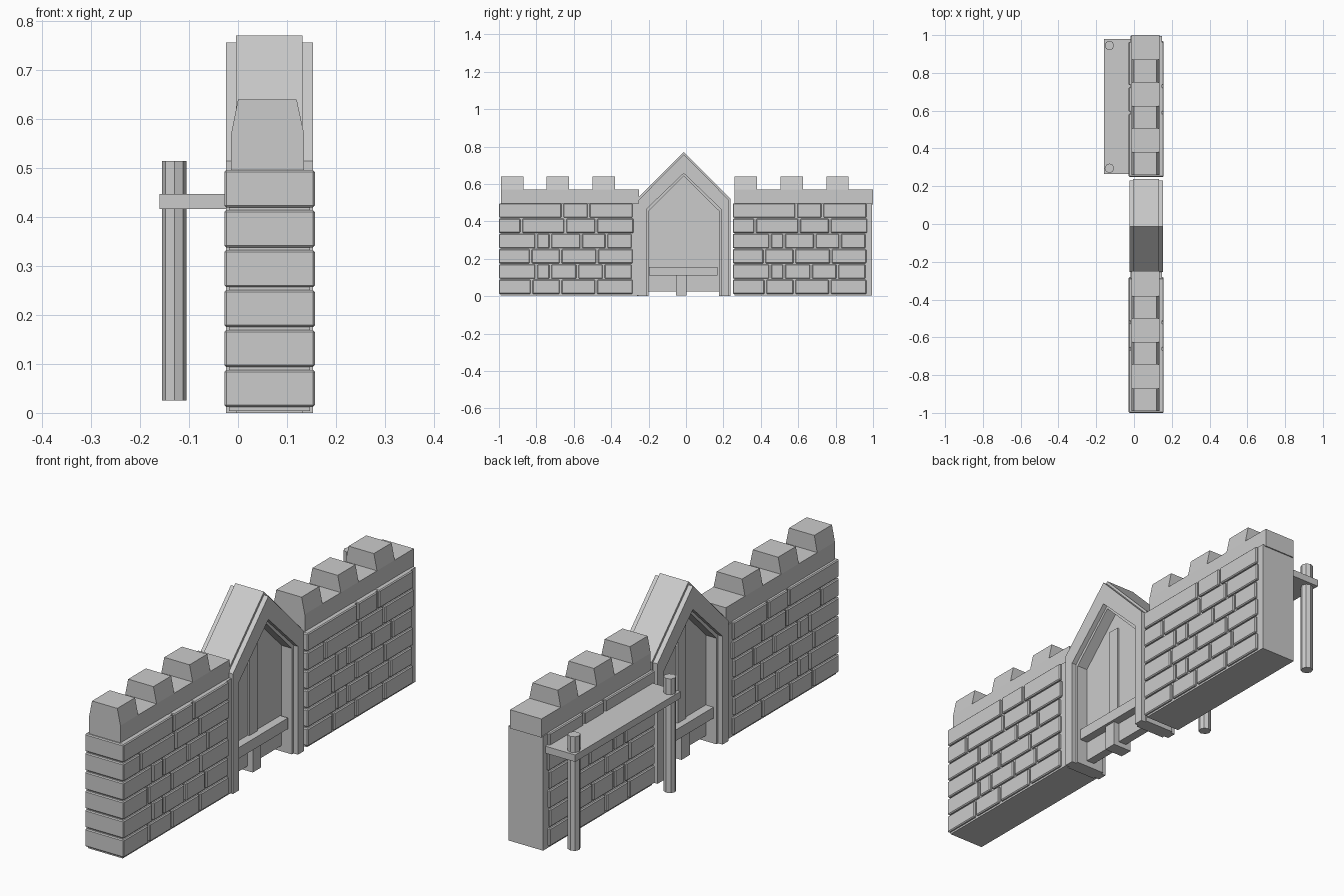
import bpy, bmesh
from mathutils import Matrix

if "Cube" in bpy.data.objects:
    bpy.data.objects.remove(bpy.data.objects["Cube"], do_unlink=True)

stone = bpy.data.materials.new("stone_grey")
stone.use_nodes = True
stone.diffuse_color = (0.6, 0.6, 0.6, 1)
stone.node_tree.nodes["Principled BSDF"].inputs["Base Color"].default_value = (0.6, 0.6, 0.6, 1)


def finish(bm, name, bevel=0):
    bmesh.ops.recalc_face_normals(bm, faces=bm.faces)
    mesh = bpy.data.meshes.new(name)
    bm.to_mesh(mesh)
    bm.free()
    mesh.materials.append(stone)
    ob = bpy.data.objects.new(name, mesh)
    bpy.context.collection.objects.link(ob)
    if bevel:
        mod = ob.modifiers.new("edge_bevel", 'BEVEL')
        mod.width = bevel
        mod.segments = 1
    return ob


def add_box(bm, x, y, z):
    """Box from (low, high) pairs."""
    size = [b - a for a, b in (x, y, z)]
    mid = [(a + b) / 2 for a, b in (x, y, z)]
    m = Matrix.Translation(mid) @ Matrix.Diagonal((*size, 1))
    return bmesh.ops.create_cube(bm, size=1, matrix=m)["verts"]


def box(name, x, y, z, bevel=0):
    bm = bmesh.new()
    add_box(bm, x, y, z)
    return finish(bm, name, bevel)


def prism(name, profile, x):
    """Extrude a (y, z) profile between two x positions."""
    bm = bmesh.new()
    face = bm.faces.new([bm.verts.new((x[0], y, z)) for y, z in profile])
    ext = bmesh.ops.extrude_face_region(bm, geom=[face])["geom"]
    moved = [v for v in ext if isinstance(v, bmesh.types.BMVert)]
    bmesh.ops.translate(bm, verts=moved, vec=(x[1] - x[0], 0, 0))
    return finish(bm, name)


# Brick joints along each course, bottom to top
COURSES = [
    (0, .18, .335, .525, .725),
    (0, .205, .28, .425, .565, .72),
    (0, .175, .335, .53, .725),
    (0, .205, .28, .445, .58, .72),
    (0, .125, .36, .525, .73),
    (0, .345, .485, .725),
]


def wall(side, start):
    box(side + "_wall_core", (-.018, .147), (start + .008, start + .745), (.004, .495))
    # Courses of through-wall bricks
    bm = bmesh.new()
    for row, joints in enumerate(COURSES):
        z = .012 + row * .0816
        for a, b in zip(joints, joints[1:]):
            add_box(bm, (-.028, .157), (start + a, start + b - .011), (z, z + .076))
    finish(bm, side + "_wall_bricks", .004)
    # Cap with merlons that taper across the wall
    box(side + "_wall_cap", (-.014, .135), (start + .01, start + .75), (.49, .57))
    bm = bmesh.new()
    for i in range(3):
        y = start + .01 + i * .245
        verts = add_box(bm, (-.014, .135), (y, y + .12), (.57, .64))
        for v in verts:
            if v.co.z > .6:
                v.co.x = .0 if v.co.x < .06 else .12
    finish(bm, side + "_wall_merlons")


wall("front", -1.0)
wall("back", .25)

# Pointed gateway: wide trim plus a slightly larger narrow rib
MID = -.012


def pointed(half, eave, apex, base):
    return [(MID - half, base), (MID - half, eave), (MID, apex),
            (MID + half, eave), (MID + half, base)]


def arch(name, outer, inner, x):
    prism(name, pointed(*outer, 0) + pointed(*inner, 0)[::-1], x)


arch("gate_frame_trim", (.241, .515, .757), (.2, .465, .657), (-.025, .153))
arch("gate_frame_rib", (.25, .52, .771), (.189, .455, .642), (-.004, .132))

# Door panel with planks, cross bar and centre post
prism("door_panel", pointed(.192, .458, .645, .025), (.045, .083))
box("door_centre_plank", (.037, .091), (-.052, .002), (.025, .56))
box("door_cross_bar", (.008, .12), (-.198, .168), (.11, .157))
box("door_centre_post", (.02, .108), (-.054, .002), (.004, .11))

# Shelf on two posts along the back half
box("shelf_board", (-.16, -.015), (.265, .98), (.417, .447))
for label, y in (("inner", .295), ("outer", .945)):
    bm = bmesh.new()
    bmesh.ops.create_cone(bm, cap_ends=True, segments=8, radius1=.025, radius2=.025,
                          depth=.49, matrix=Matrix.Translation((-.13, y, .27)))
    finish(bm, label + "_shelf_post")
